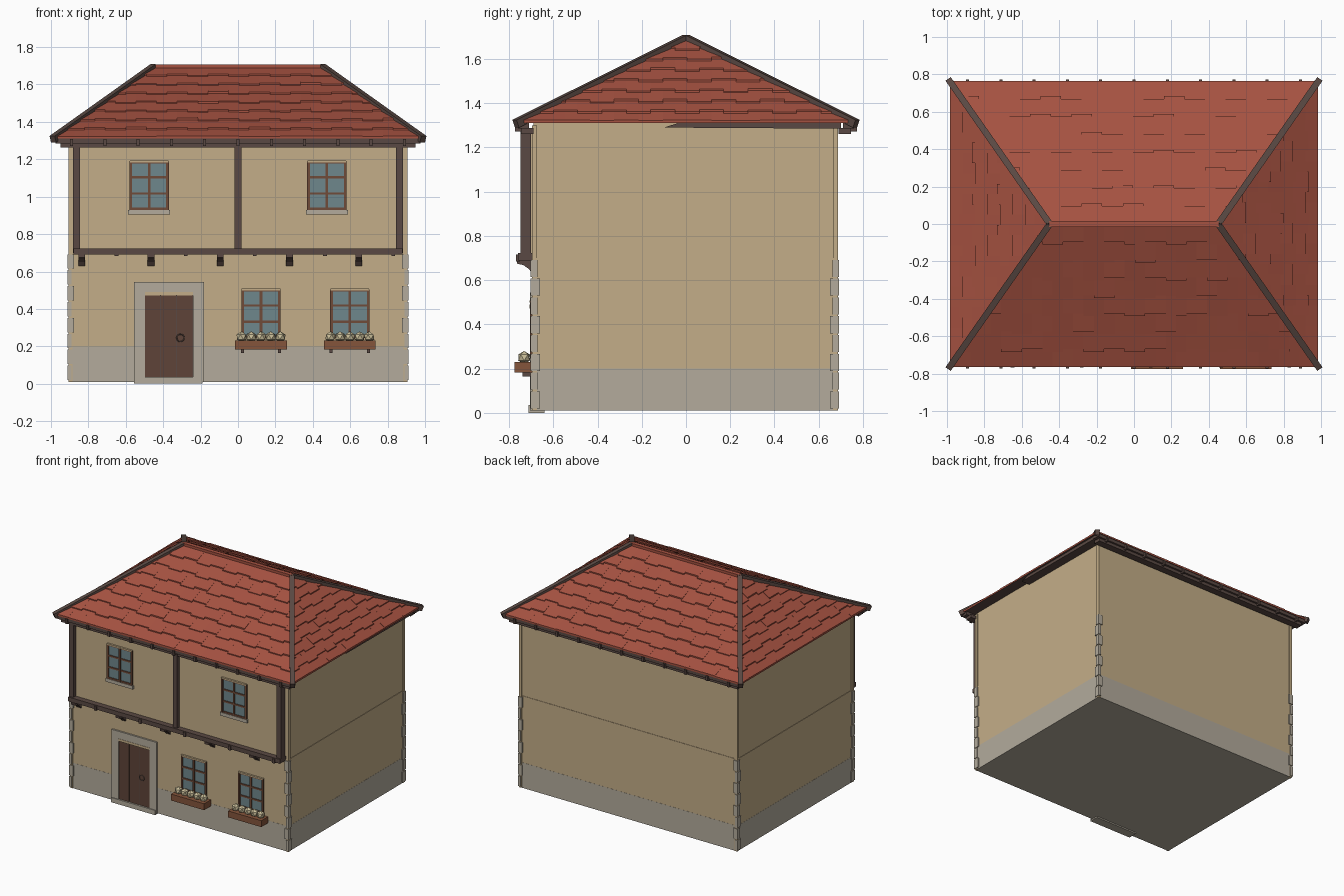
import bpy, bmesh, math, random
from mathutils import Matrix, Vector

random.seed(4)
cube = bpy.data.objects.get("Cube")
if cube:
    bpy.data.objects.remove(cube)


def material(name, hex_code):
    rgb = [int(hex_code[i:i + 2], 16) / 255 for i in (0, 2, 4)]
    lin = [c / 12.92 if c < 0.04 else ((c + 0.055) / 1.055) ** 2.4 for c in rgb]
    m = bpy.data.materials.new(name)
    m.use_nodes = True
    m.diffuse_color = (*lin, 1)
    m.node_tree.nodes["Principled BSDF"].inputs["Base Color"].default_value = (*lin, 1)
    return m


PLASTER = material("tan plaster", "C4AE88")
STONE = material("grey stone", "B3AB9C")
TIMBER = material("dark timber", "5A4943")
TILE = material("red tile", "A65241")
GLASS = material("blue grey glass", "6F878C")
DOOR = material("door wood", "5E4438")
FRAME = material("window wood", "704B38")
PLANTER = material("planter wood", "85553B")
FLOWER = material("cream flower", "CBBF9A")


def finish(name, bm, *mats):
    bmesh.ops.recalc_face_normals(bm, faces=bm.faces)
    mesh = bpy.data.meshes.new(name)
    bm.to_mesh(mesh)
    bm.free()
    for m in mats:
        mesh.materials.append(m)
    ob = bpy.data.objects.new(name, mesh)
    bpy.context.collection.objects.link(ob)
    return ob


def add_box(bm, x, y, z):
    """Add a box given its (min, max) range on each axis."""
    size = [b - a for a, b in (x, y, z)]
    mid = [(a + b) / 2 for a, b in (x, y, z)]
    mat = Matrix.Translation(mid) @ Matrix.Diagonal((*size, 1))
    bmesh.ops.create_cube(bm, size=1, matrix=mat)


def boxes(name, mat, *ranges):
    bm = bmesh.new()
    for r in ranges:
        add_box(bm, *r)
    return finish(name, bm, mat)


def prism(name, mat, outline, x0, x1):
    """Extrude a (y, z) outline along x."""
    bm = bmesh.new()
    face = bm.faces.new([bm.verts.new((x0, y, z)) for y, z in outline])
    new = bmesh.ops.extrude_face_region(bm, geom=[face])["geom"]
    bmesh.ops.translate(bm, vec=(x1 - x0, 0, 0),
                        verts=[v for v in new if isinstance(v, bmesh.types.BMVert)])
    return finish(name, bm, mat)


# Walls and plinth
boxes("plinth", STONE, ((-.904, .904), (-.694, .684), (.01, .2)))
boxes("lower_wall", PLASTER, ((-.903, .903), (-.693, .683), (.2, .7)))
boxes("upper_wall", PLASTER, ((-.9, .9), (-.69, .68), (.7, 1.31)))
boxes("upper_front_panel", PLASTER, ((-.87, .87), (-.718, -.68), (.7, 1.28)))

# Corner boards and alternating corner stones
for side in (-1, 1):
    for end, y in (("front", -.694), ("back", .684)):
        out = math.copysign(1, y)
        label = f"{end}_{'left' if side > 0 else 'right'}"
        boxes(f"{label}_corner_board", PLASTER,
              (sorted((side * .885, side * .907)), sorted((y - out * .02, y + out * .003)), (.01, 1.3)))
        stones = []
        for i in range(8):
            z = .02 + i * .085
            long_x, long_y = (.034, .022) if i % 2 else (.022, .034)
            stones.append((sorted((side * (.912 - long_x), side * .912)),
                           sorted((y - out * long_y, y + out * .008)), (z, z + .077)))
        boxes(f"{label}_corner_stones", STONE, *stones)

# Front timber frame
boxes("upper_posts", TIMBER, *[((x - .018, x + .018), (-.748, -.7), (.7, 1.28))
                               for x in (-.863, 0, .863)])
boxes("floor_beam", TIMBER, ((-.88, .88), (-.76, -.69), (.69, .722)))
boxes("beam_pegs", TIMBER, *[((x - .01, x + .01), (-.768, -.75), (.684, .716))
                             for x in (-.65, -.28, .09, .465, .83)])
for i in range(5):
    x = -.835 + i * .37
    prism(f"bracket_{i + 1}", TIMBER,
          [(-.765, .69), (-.765, .675), (-.735, .668), (-.71, .65), (-.695, .63), (-.68, .63), (-.68, .69)],
          x - .018, x + .018)


# Windows
def window(name, x, z, sill):
    w, h, y = .103, .13, -.722 if sill else -.697
    boxes(name + "_glass", GLASS, ((x - w, x + w), (y, y + .02), (z - h, z + h)))
    bars = [((x + s - .007, x + s + .007), (y - .008, y + .01), (z - h, z + h))
            for s in (-w + .005, 0, w - .005)]
    bars += [((x - w, x + w), (y - .006, y + .01), (z + s - .006, z + s + .006))
             for s in (-h + .006, -h / 3, h / 3, h - .006)]
    boxes(name + "_frame", FRAME, *bars)
    boxes(name + "_lintel", PLASTER, ((x - w, x + w), (y - .01, y + .01), (z + h - .006, z + h + .003)))
    if sill:
        boxes(name + "_sill", STONE, ((x - .112, x + .112), (y - .01, y + .02), (z - h - .025, z - h)))


window("upper_right_window", -.475, 1.06, True)
window("upper_left_window", .475, 1.06, True)
for label, x in (("middle", .123), ("left", .598)):
    window(f"lower_{label}_window", x, .375, False)
    # Planter with faceted flowers
    boxes(f"{label}_planter", PLANTER, ((x - .138, x + .138), (-.775, -.695), (.182, .23)))
    boxes(f"{label}_planter_feet", TIMBER, *[((x + s - .008, x + s + .008), (-.74, -.69), (.165, .185))
                                             for s in (-.1, .1)])
    bm = bmesh.new()
    for i in range(5):
        spot = Matrix.Translation((x - .104 + i * .052, -.732, .25))
        bmesh.ops.create_icosphere(bm, subdivisions=1, radius=.03,
                                   matrix=spot @ Matrix.Rotation(random.random() * 3, 4, "Z"))
    finish(f"{label}_flowers", bm, FLOWER)

# Door with stone surround, planks, lintel, ring and step
boxes("door_surround", STONE,
      ((-.556, -.497), (-.706, -.66), (.01, .545)),
      ((-.24, -.182), (-.706, -.66), (.01, .545)),
      ((-.497, -.24), (-.706, -.66), (.49, .545)))
boxes("door_planks", DOOR, *[((-.497 + i * .0857, -.497 + i * .0857 + .081), (-.7, -.68), (.035, .472))
                             for i in range(3)])
boxes("door_gaps", TIMBER, ((-.497, -.24), (-.696, -.68), (.035, .472)))
boxes("door_lintel", PLASTER, ((-.497, -.24), (-.708, -.68), (.472, .49)))
boxes("door_step", STONE, ((-.555, -.19), (-.712, -.64), (0, .035)))
bpy.ops.mesh.primitive_torus_add(location=(-.308, -.703, .245), rotation=(math.pi / 2, 0, 0),
                                 major_radius=.02, minor_radius=.003,
                                 major_segments=16, minor_segments=6)
ring = bpy.context.object
ring.name = "door_ring"
ring.data.materials.append(TIMBER)
bpy.ops.object.shade_smooth_by_angle()

# Roof core: hipped solid with timber underside
EX, EY, RX, EZ, RISE = .985, .765, .45, 1.31, .38
bm = bmesh.new()
low = [bm.verts.new((sx * EX, sy * EY, EZ)) for sx, sy in ((-1, -1), (1, -1), (1, 1), (-1, 1))]
left, right = (bm.verts.new((s * RX, 0, EZ + RISE)) for s in (1, -1))
for f in ((low[0], low[1], left, right), (low[1], low[2], left),
          (low[2], low[3], right, left), (low[3], low[0], right), low):
    bm.faces.new(f)
bm.normal_update()
for f in bm.faces:
    f.material_index = int(abs(f.normal.z) > .99)
finish("roof_core", bm, TILE, TIMBER)


# Staggered tile rows, trimmed along the hips
def tiles(name, half, run, depth, hip_run, angle):
    bm = bmesh.new()
    rows, width = 8, .11
    step = run / rows
    for r in range(rows):
        start = -half - (r % 2) * width / 2
        for c in range(int(2 * half / width) + 2):
            u0 = start + c * width
            drop = .014 * (c % 2) if r else 0
            v0, v1 = r * step - drop, (r + 1) * step
            lift = random.uniform(.011, .015)
            verts = []
            for v, up in ((v0, lift), (v1, .005)):
                for u, h in ((u0, 0), (u0 + width, 0), (u0 + width, up), (u0, up)):
                    verts.append(bm.verts.new((u, v, EZ + RISE * v / run + h)))
            a, b = verts[:4], verts[4:]
            bm.faces.new(a)
            for i in range(4):
                j = (i + 1) % 4
                bm.faces.new((a[i], b[i], b[j], a[j]))
    k = hip_run / run
    for s in (-1, 1):
        bmesh.ops.bisect_plane(bm, geom=bm.verts[:] + bm.edges[:] + bm.faces[:],
                               plane_co=(s * half, 0, 0), plane_no=(s, k, 0), clear_outer=True)
    bm.transform(Matrix.Rotation(angle, 4, "Z") @ Matrix.Translation((0, -depth, 0)))
    finish(name, bm, TILE)


for i, side in enumerate(("front", "left", "back", "right")):
    if i % 2:
        tiles(side + "_roof_tiles", EY, EX - RX, EX, EY, i * math.pi / 2)
    else:
        tiles(side + "_roof_tiles", EX, EY, EY, EX - RX, i * math.pi / 2)

# Ridge cap and hip beams
boxes("ridge_cap", TILE, ((-.455, .455), (-.015, .015), (1.68, 1.708)))
for sx in (-1, 1):
    for sy in (-1, 1):
        a, b = Vector((sx * .99, sy * .77, 1.308)), Vector((sx * RX, 0, 1.692))
        turn = (b - a).to_track_quat("X", "Z").to_matrix().to_4x4()
        bm = bmesh.new()
        add_box(bm, (0, (b - a).length), (-.017, .017), (-.02, .018))
        bm.transform(Matrix.Translation(a) @ turn)
        finish(f"{'back' if sy > 0 else 'front'}_{'left' if sx > 0 else 'right'}_hip", bm, TIMBER)

# Eaves: fascia boards, rafter ends and the side soffit
for label, s in (("front", -1), ("back", 1)):
    boxes(label + "_fascia", TIMBER,
          ((-.975, .975), sorted((s * .71, s * .76)), (1.285, 1.31)),
          ((-.95, .95), sorted((s * .69, s * .745)), (1.262, 1.288)))
    boxes(label + "_rafter_ends", TIMBER,
          *[((x - .008, x + .008), sorted((s * .72, s * .772)), (1.272, 1.308))
            for x in [-.89 + i * .178 for i in range(11)]])
prism("left_soffit", TIMBER, [(-.1, 1.29), (-.03, 1.312), (.7, 1.312), (.7, 1.285)], .9, .97)
